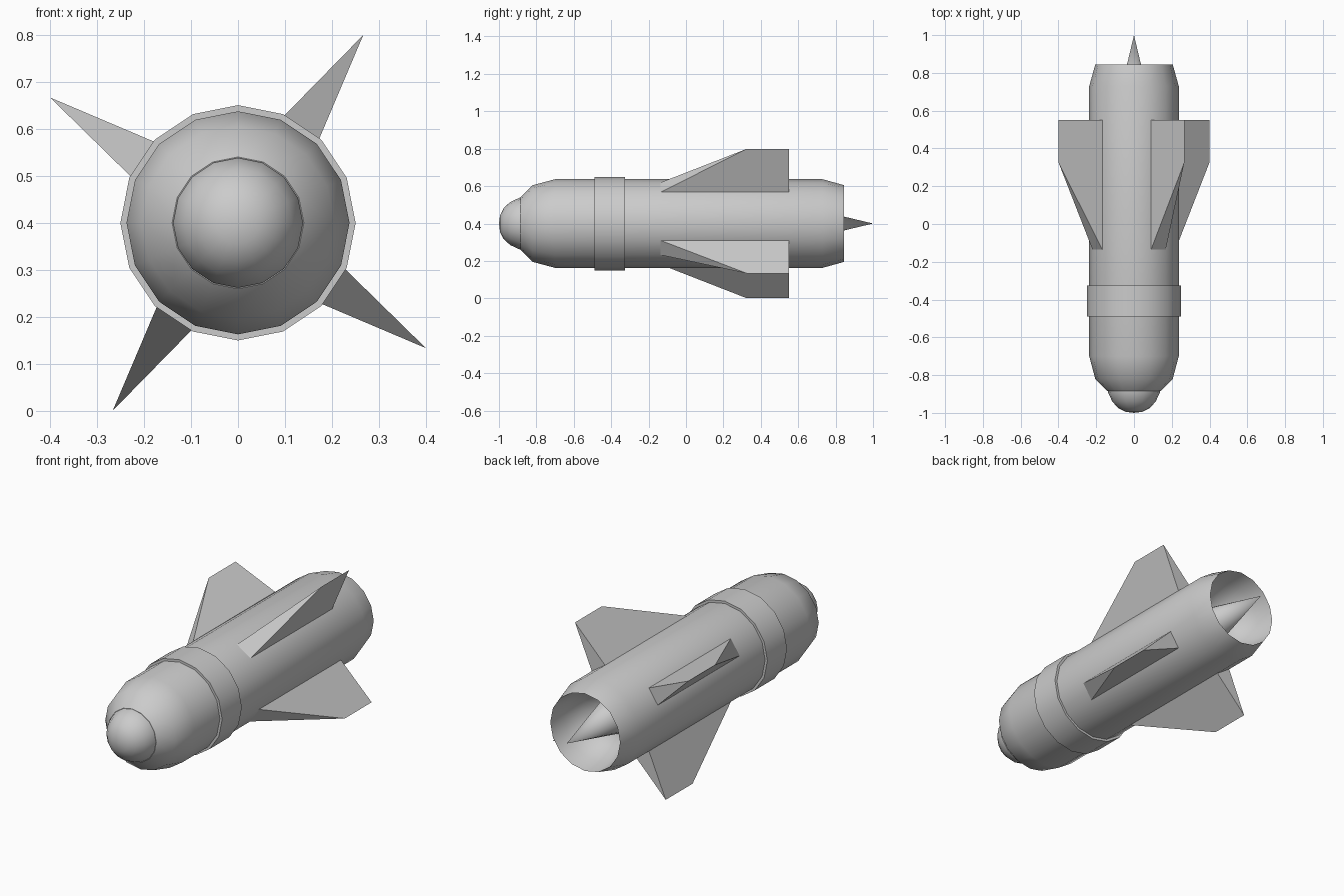
import bpy, bmesh, math
from mathutils import Vector

if "Cube" in bpy.data.objects:
    bpy.data.objects.remove(bpy.data.objects["Cube"])

AXIS_Z = 0.4
SIDES = 16


def finish(name, bm, smooth=None):
    bmesh.ops.remove_doubles(bm, verts=bm.verts, dist=1e-5)
    bmesh.ops.recalc_face_normals(bm, faces=bm.faces)
    me = bpy.data.meshes.new(name)
    bm.to_mesh(me)
    bm.free()
    ob = bpy.data.objects.new(name, me)
    bpy.context.collection.objects.link(ob)
    if smooth:
        bpy.ops.object.select_all(action='DESELECT')
        ob.select_set(True)
        bpy.context.view_layer.objects.active = ob
        bpy.ops.object.shade_smooth_by_angle(angle=math.radians(smooth))
    return ob


def lathe(name, profile, closed=False, smooth=40):
    """Revolve (radius, y) points around the long axis."""
    bm = bmesh.new()
    vs = [bm.verts.new((0, y, AXIS_Z + r)) for r, y in profile]
    es = [bm.edges.new(p) for p in zip(vs, vs[1:])]
    if closed:
        es.append(bm.edges.new((vs[-1], vs[0])))
    bmesh.ops.spin(bm, geom=vs + es, cent=(0, 0, AXIS_Z), axis=(0, 1, 0),
                   angle=math.tau, steps=SIDES, use_merge=True)
    return finish(name, bm, smooth)


# Main body with hollow exhaust bowl at the rear
lathe("body", [(0, -0.885), (0.14, -0.885), (0.205, -0.82), (0.237, -0.70),
               (0.237, 0.73), (0.205, 0.845), (0.19, 0.75), (0.15, 0.66),
               (0.09, 0.61), (0, 0.60)])

# Rounded nose tip
lathe("nose_cap", [(0, -0.87), (0.138, -0.87), (0.138, -0.89), (0.115, -0.94),
                   (0.083, -0.975), (0.045, -0.994), (0, -1.0)], smooth=25)

# Raised band
lathe("band", [(0.22, -0.49), (0.25, -0.49), (0.25, -0.325), (0.22, -0.325)],
      closed=True)

# Exhaust spike
lathe("exhaust_spike", [(0, 1.0), (0.1, 0.58), (0, 0.58)])

# Four wedge fins, sharp at the outer edge
for i in range(4):
    a = math.radians(56.3 + 90 * i)
    out = Vector((math.cos(a), 0, math.sin(a)))
    side = Vector((-math.sin(a), 0, math.cos(a)))

    def point(radius, half_width, y):
        return out * radius + side * half_width + Vector((0, y, AXIS_Z))

    bm = bmesh.new()
    fl, fr, bl, br, tf, tb = [bm.verts.new(point(*p)) for p in (
        (0.21, 0.051, -0.178), (0.21, -0.051, -0.178), (0.21, 0.051, 0.55),
        (0.21, -0.051, 0.55), (0.48, 0, 0.325), (0.48, 0, 0.55))]
    for f in ((fl, fr, br, bl), (fl, tf, fr), (bl, br, tb),
              (fl, bl, tb, tf), (fr, tf, tb, br)):
        bm.faces.new(f)
    finish(f"fin_{i + 1}", bm)
